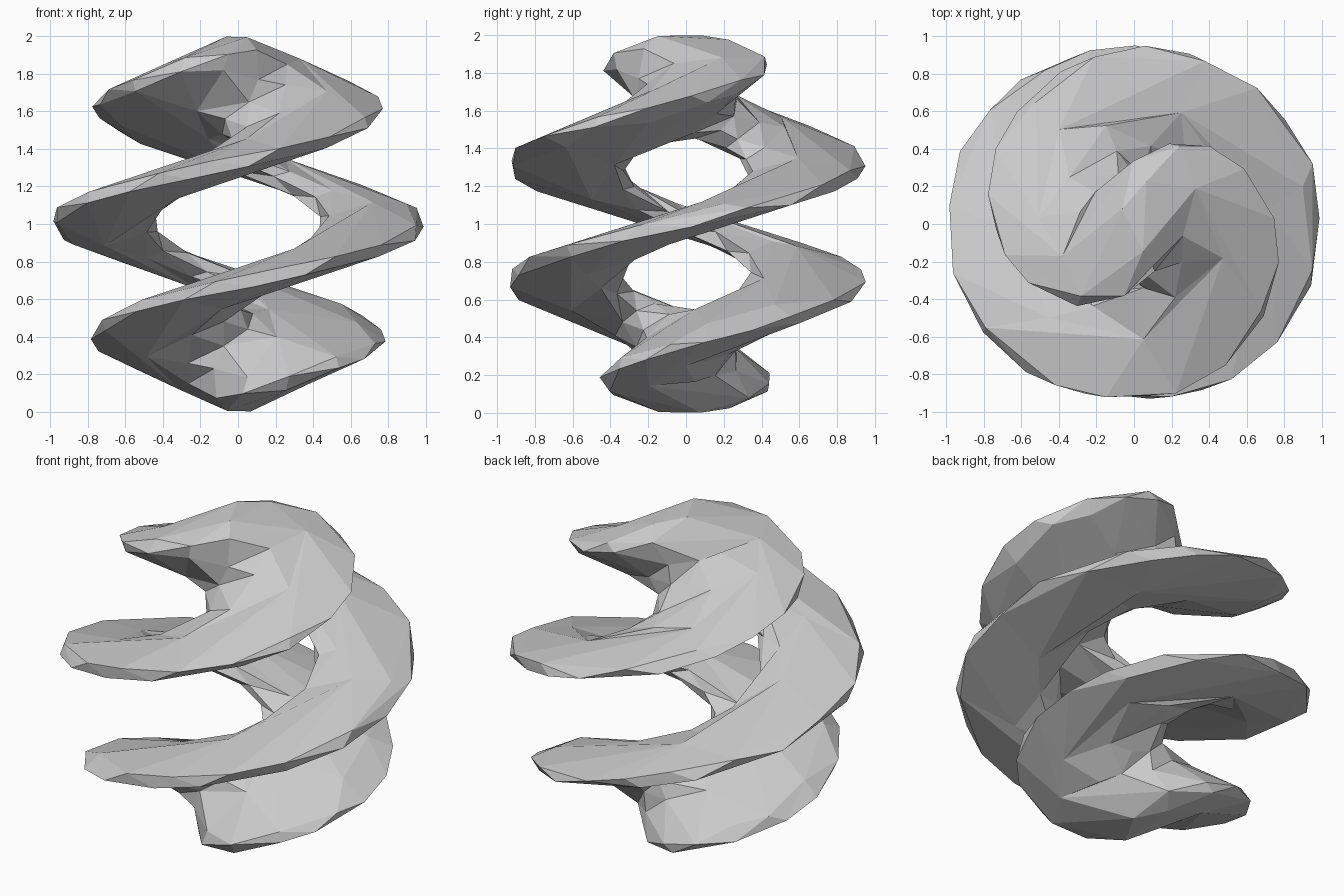
import bpy
from math import radians
from mathutils import Matrix

cube = bpy.data.objects.get("Cube")
if cube:
    bpy.data.objects.remove(cube, do_unlink=True)

TWIST = radians(270)    # turn per unit of height
START = radians(-2)     # heading of the ring at mid height

# Plain grey material
grey = bpy.data.materials.new("plain grey")
grey.use_nodes = True
colour = (0.6, 0.6, 0.6, 1)
grey.diffuse_color = colour
for node in grey.node_tree.nodes:
    if node.type == 'BSDF_PRINCIPLED':
        node.inputs["Base Color"].default_value = colour

# Ring stood upright in the x-z plane
bpy.ops.mesh.primitive_torus_add(major_segments=96, minor_segments=24,
                                 major_radius=0.724, minor_radius=0.276)
ring = bpy.context.object
ring.name = "twisted_ring"
mesh = ring.data
mesh.transform(Matrix.Rotation(radians(90), 4, 'X'))

# Wind the ring about the vertical axis into a double spiral
for v in mesh.vertices:
    v.co = Matrix.Rotation(START + TWIST * v.co.z, 3, 'Z') @ v.co

# Stand it on the floor
mesh.transform(Matrix.Translation((0, 0, 1)))

# Reduce to broad flat facets
facets = ring.modifiers.new("facets", 'DECIMATE')
facets.ratio = 0.1
bpy.ops.object.shade_flat()
mesh.materials.append(grey)
